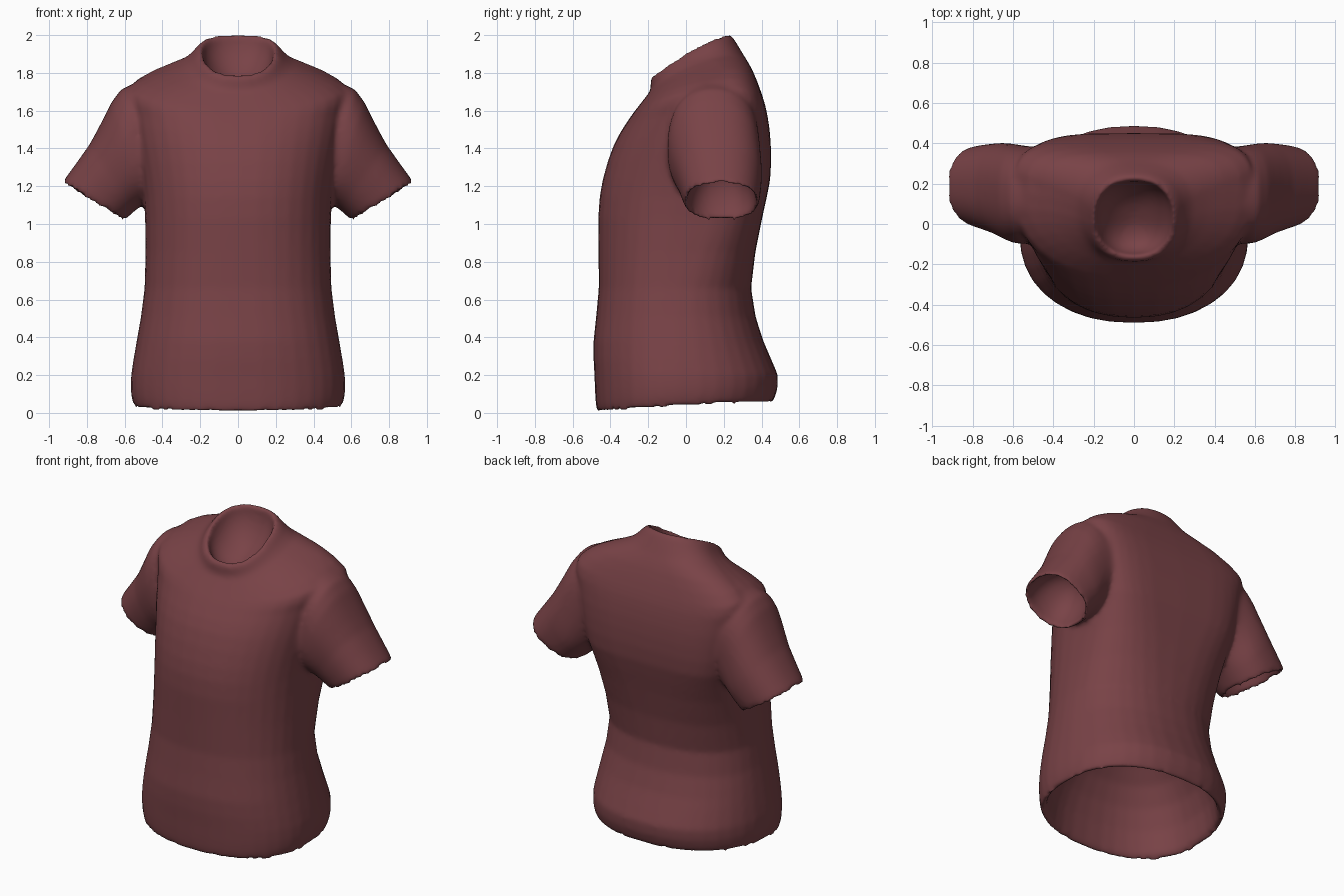
import bpy, math
from mathutils import Vector

if "Cube" in bpy.data.objects:
    bpy.data.objects.remove(bpy.data.objects["Cube"])

SIDES = 36

fabric = bpy.data.materials.new("maroon fabric")
fabric.diffuse_color = (0.19, 0.055, 0.062, 1)
fabric.use_nodes = True
fabric.node_tree.nodes["Principled BSDF"].inputs["Base Color"].default_value = fabric.diffuse_color


def squircle(front, back):
    """Unit outline points; the exponents set squareness of each half."""
    for i in range(SIDES):
        a = 2 * math.pi * i / SIDES
        c, s = math.cos(a), math.sin(a)
        e = 2 / (back if s > 0 else front)
        yield math.copysign(abs(c) ** e, c), math.copysign(abs(s) ** e, s)


def body_ring(w, ys, zs, yf, zf, yb, zb):
    """Tilted ring through its side, front and back points."""
    # The back is broad and flat between the shoulder blades
    flat = max(0, min(1, (zs - 0.85) / 0.4, (1.87 - zs) / 0.12))
    return [Vector((w * c,
                    ys + s * ((yb - ys) if s > 0 else (ys - yf)),
                    zs + (zb - zf) / 2 * s + ((zb + zf) / 2 - zs) * s * s))
            for c, s in squircle(2.3, 2.3 + 2.0 * flat)]


def level_ring(w, z, yf, yb):
    """Level ring; its widest point drifts back towards the shoulders."""
    ys = -0.04 + 0.18 * max(0, min(1, (z - 0.75) / 0.85))
    return body_ring(w, ys, z, yf, z, yb, z)


def sleeve_ring(ox, oz, ix, iz, y0, y1):
    """Ring from its outer point, under point and depth range."""
    return [Vector(((ox + ix) / 2 + c * (ox - ix) / 2,
                    (y0 + y1) / 2 + s * (y1 - y0) / 2,
                    (oz + iz) / 2 + c * (oz - iz) / 2))
            for c, s in squircle(2.3, 2.3)]


def smooth(rings):
    """Add a curved in-between ring after every ring."""
    out = []
    for k in range(len(rings) - 1):
        quad = [rings[max(k - 1, 0)], rings[k], rings[k + 1],
                rings[min(k + 2, len(rings) - 1)]]
        out += [rings[k], [(9 * (b + c) - a - d) / 16 for a, b, c, d in zip(*quad)]]
    return out + [rings[-1]]


def hollow(rim, depth):
    """Domed inside of an opening, starting with a narrow lip."""
    mid = sum(rim, Vector()) / SIDES
    depth = Vector(depth)
    rings = []
    for k in range(7):
        a = math.radians(3 + 13.5 * k)
        rings.append([mid + (p - mid) * 0.95 * math.cos(a) + depth * math.sin(a)
                      for p in rim])
    return rings


def loft(name, rings):
    """Skin a row of rings and close both ends."""
    n = SIDES
    faces = [(k * n + i, k * n + (i + 1) % n, (k + 1) * n + (i + 1) % n, (k + 1) * n + i)
             for k in range(len(rings) - 1) for i in range(n)]
    faces.append(tuple(range((len(rings) - 1) * n, len(rings) * n)))
    faces.append(tuple(reversed(range(n))))
    mesh = bpy.data.meshes.new(name)
    mesh.from_pydata([p for r in rings for p in r], [], faces)
    mesh.materials.append(fabric)
    ob = bpy.data.objects.new(name, mesh)
    bpy.context.collection.objects.link(ob)
    bpy.context.view_layer.objects.active = ob
    ob.select_set(True)
    bpy.ops.object.mode_set(mode='EDIT')
    bpy.ops.mesh.select_all(action='SELECT')
    bpy.ops.mesh.normals_make_consistent(inside=False)
    bpy.ops.object.mode_set(mode='OBJECT')
    ob.select_set(False)
    return ob


# Hem
hem = [body_ring(0.548, -0.04, 0.03, -0.468, 0.0, 0.455, 0.052),
       body_ring(0.565, -0.04, 0.09, -0.478, 0.05, 0.472, 0.085)]

# Hips, waist and chest
trunk = [level_ring(*r) for r in (
    (0.566, 0.20, -0.485, 0.487),
    (0.537, 0.38, -0.49, 0.41),
    (0.495, 0.66, -0.462, 0.345),
    (0.492, 1.03, -0.465, 0.403),
    (0.51, 1.23, -0.442, 0.445),
    (0.545, 1.42, -0.382, 0.449))]

# Shoulders and collar
yoke = [body_ring(*r) for r in (
    (0.575, 0.14, 1.60, -0.312, 1.54, 0.432, 1.57),
    (0.59, 0.15, 1.715, -0.262, 1.61, 0.404, 1.68),
    (0.45, 0.14, 1.80, -0.20, 1.69, 0.354, 1.81),
    (0.285, 0.09, 1.86, -0.187, 1.715, 0.308, 1.89),
    (0.228, 0.05, 1.905, -0.187, 1.768, 0.25, 1.985),
    (0.198, 0.03, 1.925, -0.165, 1.79, 0.222, 2.008))]

body = smooth(hem + trunk + yoke)
shirt = loft("shirt", hollow(body[0], (0, 0, 0.6))[::-1] + body
             + hollow(body[-1], (0, 0.02, -0.18)))

# Sleeves, from inside the shoulder to the cuff
sleeve = smooth([sleeve_ring(*r) for r in (
    (0.45, 1.78, 0.36, 1.22, -0.05, 0.375),
    (0.62, 1.712, 0.45, 1.13, -0.098, 0.387),
    (0.707, 1.57, 0.495, 1.105, -0.087, 0.397),
    (0.787, 1.42, 0.54, 1.075, -0.052, 0.402),
    (0.92, 1.235, 0.60, 1.02, -0.013, 0.388),
    (0.926, 1.212, 0.61, 1.013, -0.002, 0.378))])
sleeve += hollow(sleeve[-1], (-0.13, 0, 0.21))
for name, side in (("left_sleeve", 1), ("right_sleeve", -1)):
    loft(name, [[Vector((side * p.x, p.y, p.z)) for p in r] for r in sleeve]).select_set(True)

# Sew the sleeves into the body and soften the seams
for ob in bpy.context.scene.objects:
    ob.select_set(True)
bpy.context.view_layer.objects.active = shirt
bpy.ops.object.join()
sew = shirt.modifiers.new("sew", 'REMESH')
sew.mode = 'VOXEL'
sew.voxel_size = 0.015
sew.use_smooth_shade = True
soften = shirt.modifiers.new("soften", 'SMOOTH')
soften.factor = 0.5
soften.iterations = 8
